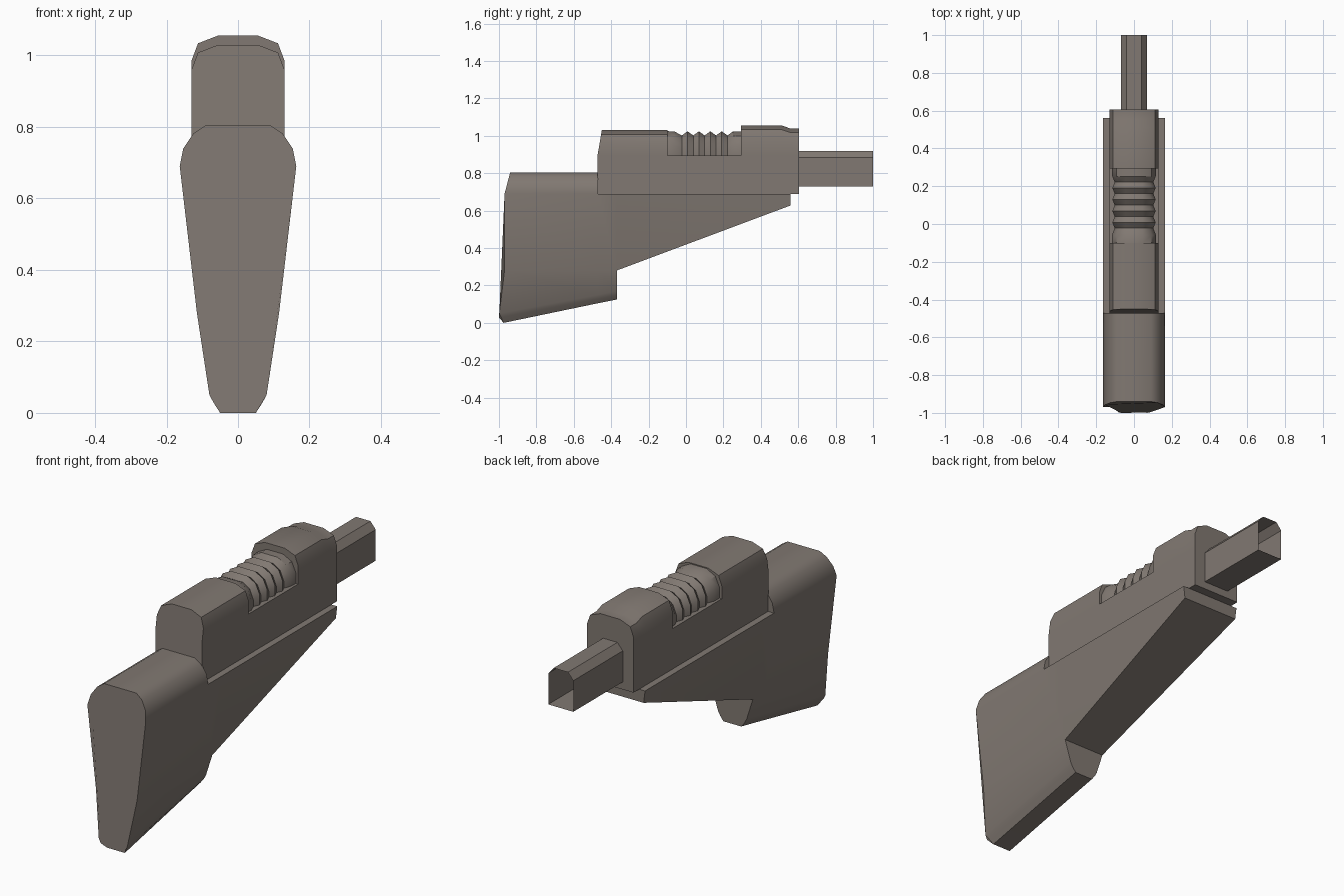
import bpy, bmesh, math

# One flat colour for the whole model
mat = bpy.data.materials.new("warm grey metal")
mat.diffuse_color = (0.22, 0.19, 0.168, 1)


def loft(name, halves, caps=(True, True)):
    """Skin mirrored half sections; each is a list of (x, y, z) from top to bottom."""
    bm = bmesh.new()
    rings = []
    for half in halves:
        full = half + [(-x, y, z) for x, y, z in reversed(half)]
        rings.append([bm.verts.new(p) for p in full])
    n = len(rings[0])
    for a, b in zip(rings, rings[1:]):
        for i in range(n):
            j = (i + 1) % n
            bm.faces.new((a[i], a[j], b[j], b[i]))
    if caps[0]:
        bm.faces.new(rings[0])
    if caps[1]:
        bm.faces.new(rings[-1][::-1])
    # stepped rings share points, so merge them
    bmesh.ops.remove_doubles(bm, verts=bm.verts, dist=0.0005)
    bmesh.ops.dissolve_degenerate(bm, edges=bm.edges, dist=0.0001)
    bmesh.ops.recalc_face_normals(bm, faces=bm.faces)
    me = bpy.data.meshes.new(name)
    bm.to_mesh(me)
    bm.free()
    ob = bpy.data.objects.new(name, me)
    bpy.context.collection.objects.link(ob)
    me.materials.append(mat)
    bpy.ops.object.select_all(action='DESELECT')
    ob.select_set(True)
    bpy.context.view_layer.objects.active = ob
    bpy.ops.object.shade_smooth_by_angle(angle=math.radians(35))
    return ob


def at(y, pts):
    return [(x, y, z) for x, z in pts]


# Stock: rounded top, tapering sides, stepped at the receiver and at the grip front
top = [(0.09, 0.805), (0.125, 0.782), (0.153, 0.74), (0.163, 0.69)]
deck = [(x, 0.69) for x, z in top]
loft("stock", [
    [(0.09, -0.94, 0.805), (0.125, -0.946, 0.782), (0.153, -0.957, 0.74), (0.163, -0.97, 0.69),
     (0.115, -0.97, 0.28), (0.08, -0.998, 0.05), (0.068, -1.0, 0.028), (0.05, -0.975, 0.0)],
    at(-0.47, top + [(0.115, 0.28), (0.08, 0.15), (0.068, 0.128), (0.05, 0.105)]),
    at(-0.47, deck + [(0.115, 0.28), (0.08, 0.15), (0.068, 0.128), (0.05, 0.105)]),
    at(-0.37, deck + [(0.115, 0.28), (0.08, 0.17), (0.068, 0.148), (0.05, 0.125)]),
    at(-0.37, deck + [(0.115, 0.28), (0.08, 0.28), (0.068, 0.28), (0.05, 0.28)]),
    at(0.56, deck + [(0.155, 0.628), (0.08, 0.628), (0.068, 0.628), (0.05, 0.628)]),
])


# Receiver: rear block, lowered middle, taller front block
def body(y, z):
    return at(y, [(0.055, z), (0.112, z - 0.022), (0.13, z - 0.07), (0.13, 0.895), (0.13, 0.69)])


low = [(0.055, 0.895), (0.112, 0.895), (0.13, 0.895), (0.13, 0.895), (0.13, 0.69)]
loft("receiver", [
    [(0.055, -0.45, 1.03), (0.112, -0.454, 1.008), (0.13, -0.462, 0.96),
     (0.13, -0.473, 0.895), (0.13, -0.475, 0.69)],
    body(-0.10, 1.03), at(-0.10, low),
    at(0.295, low), body(0.295, 1.056),
    body(0.51, 1.056), body(0.555, 1.04), body(0.605, 1.04),
])


# Ribbed bolt lying in the recess
def rib(y, z, w):
    return at(y, [(0.045, z), (w * 0.8, z - 0.025), (w, z - 0.075), (w, 0.895)])


ribs = [rib(-0.10, 1.025, 0.117), rib(-0.06, 1.022, 0.117)]
for i in range(5):
    y = -0.022 + i * 0.061
    ribs += [rib(y, 1.002, 0.102), rib(y + 0.03, 1.024, 0.115)]
ribs += [rib(0.295, 1.024, 0.117)]
loft("ribbed_bolt", ribs, caps=(False, False))

# Barrel: open tube with bevelled top corners
section = [(0.04, 0.92), (0.07, 0.885), (0.07, 0.728)]
loft("barrel", [at(0.605, section), at(1.0, section)], caps=(False, False))
